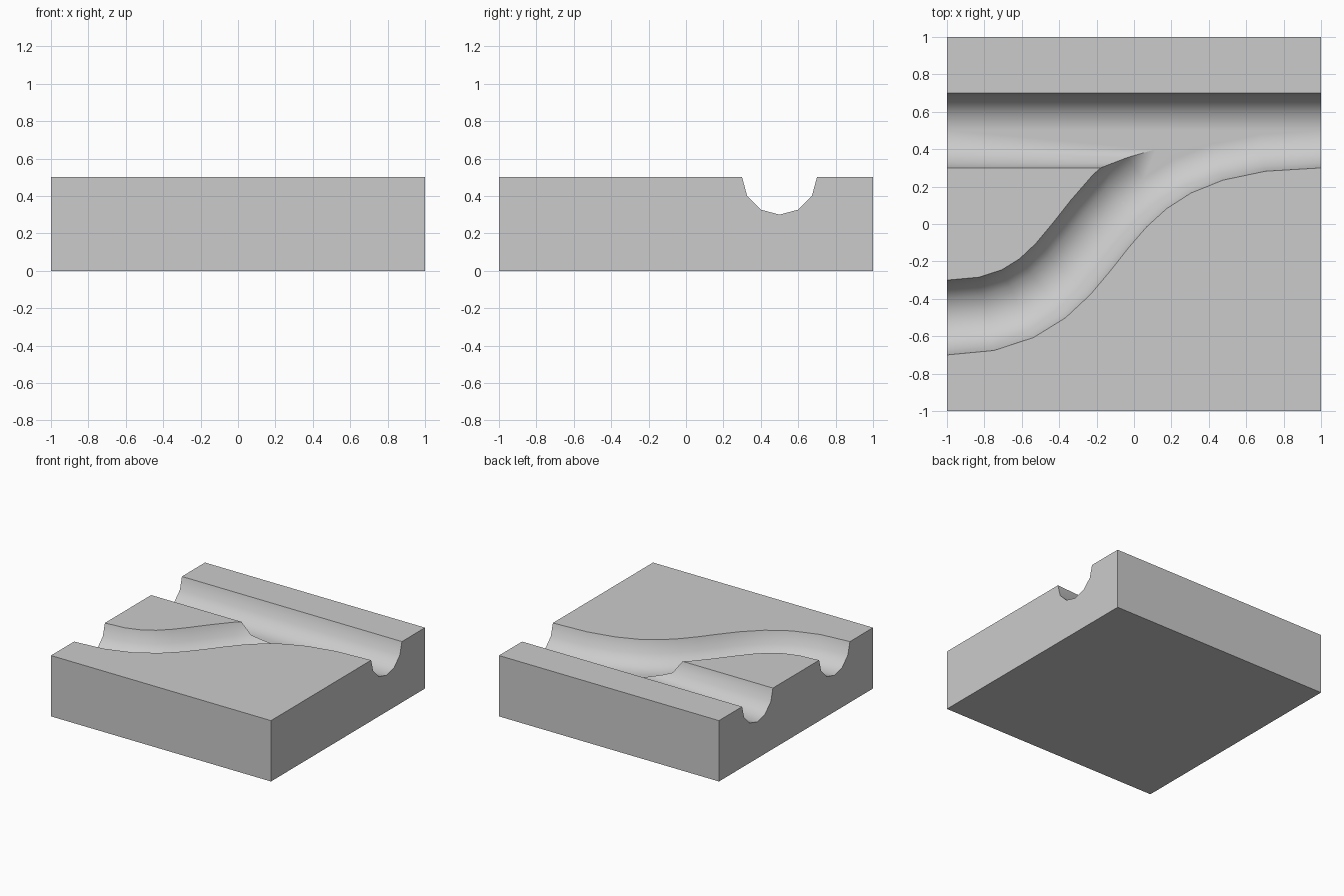
import bpy, bmesh, math
from mathutils import Vector

if "Cube" in bpy.data.objects:
    bpy.data.objects.remove(bpy.data.objects["Cube"])

R, TOP = 0.2, 0.5

# groove cross-section: lower half of a 12-gon with straight walls above the block top
PROFILE = [(-R, TOP + 0.1)]
PROFILE += [(-R * math.cos(math.pi * i / 6), TOP - R * math.sin(math.pi * i / 6)) for i in range(7)]
PROFILE += [(R, TOP + 0.1)]


def sweep(name, path):
    """Solid cutter from a list of (point, tangent) along the ground plane."""
    bm = bmesh.new()
    rings = []
    for p, t in path:
        side = Vector((-t.y, t.x)).normalized()
        rings.append([bm.verts.new((p.x + side.x * u, p.y + side.y * u, z)) for u, z in PROFILE])
    n = len(PROFILE)
    for a, b in zip(rings, rings[1:]):
        for i in range(n):
            j = (i + 1) % n
            bm.faces.new((a[i], a[j], b[j], b[i]))
    bm.faces.new(rings[0])
    bm.faces.new(rings[-1])
    bmesh.ops.recalc_face_normals(bm, faces=bm.faces[:])
    me = bpy.data.meshes.new(name)
    bm.to_mesh(me)
    bm.free()
    ob = bpy.data.objects.new(name, me)
    bpy.context.collection.objects.link(ob)
    ob.hide_render = True
    return ob


# straight groove
ex = Vector((1, 0))
straight = sweep("straight_groove_cutter", [(Vector((x, 0.5)), ex) for x in (-1.1, 1.1)])

# S-shaped groove that merges into the straight one
P = [Vector(c) for c in ((-1, -0.5), (-0.05, -0.5), (-0.44, 0.5), (1, 0.5))]
path = [(Vector((-1.1, -0.5)), ex)]
for i in range(13):
    t = i / 12
    s = 1 - t
    pos = P[0] * s**3 + P[1] * 3 * s * s * t + P[2] * 3 * s * t * t + P[3] * t**3
    tan = (P[1] - P[0]) * s * s + (P[2] - P[1]) * 2 * s * t + (P[3] - P[2]) * t * t
    path.append((pos, tan))
path.append((Vector((1.1, 0.5)), ex))
curved = sweep("curved_groove_cutter", path)

# block
bpy.ops.mesh.primitive_cube_add(size=1, location=(0, 0, TOP / 2))
block = bpy.context.object
block.name = "grooved_block"
block.scale = (2, 2, TOP)
bpy.ops.object.transform_apply(location=True, rotation=False, scale=True)
for cutter in (straight, curved):
    mod = block.modifiers.new(cutter.name, 'BOOLEAN')
    mod.operation = 'DIFFERENCE'
    mod.solver = 'EXACT'
    mod.object = cutter
    bpy.ops.object.modifier_apply(modifier=mod.name)
for cutter in (straight, curved):
    bpy.data.objects.remove(cutter)
bpy.ops.object.shade_smooth_by_angle(angle=math.radians(40))
